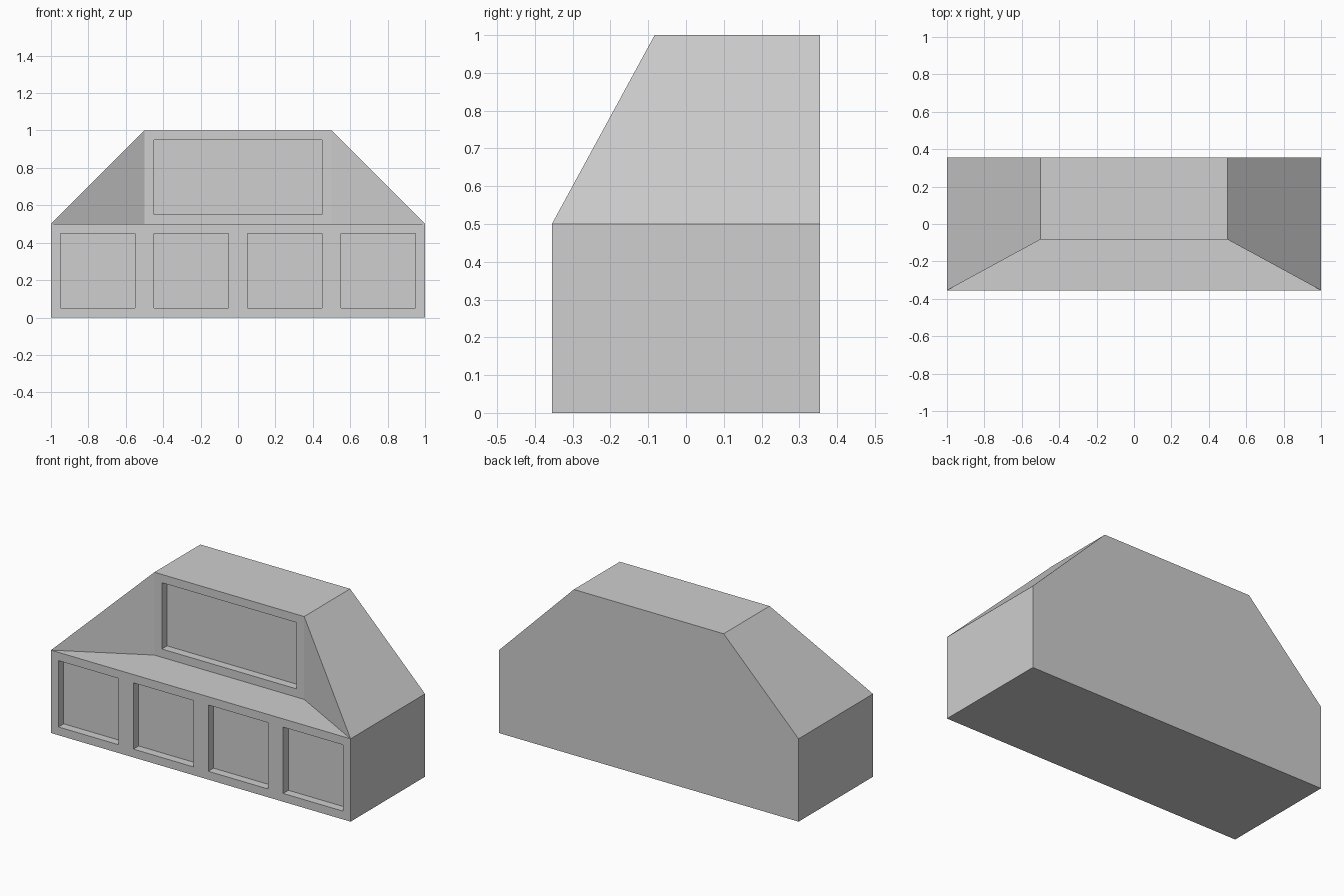
import bpy
import bmesh
from mathutils import Matrix

if "Cube" in bpy.data.objects:
    bpy.data.objects.remove(bpy.data.objects["Cube"], do_unlink=True)

FRONT, BACK, PANEL = -0.355, 0.355, -0.083
SHOULDER, TOP = 0.5, 1.0
RECESS = 0.05

# Single light grey material
grey = bpy.data.materials.new("light_grey")
grey.use_nodes = True
colour = (0.62, 0.62, 0.62, 1)
grey.diffuse_color = colour
grey.node_tree.nodes["Principled BSDF"].inputs["Base Color"].default_value = colour


def add_object(name, bm):
    bmesh.ops.recalc_face_normals(bm, faces=bm.faces)
    mesh = bpy.data.meshes.new(name)
    bm.to_mesh(mesh)
    bm.free()
    mesh.materials.append(grey)
    obj = bpy.data.objects.new(name, mesh)
    bpy.context.collection.objects.link(obj)
    return obj


# Solid body: box base, sloped shoulders and a set-back upper front
bm = bmesh.new()


def pair(x, y, z):
    return [bm.verts.new((s * x, y, z)) for s in (-1, 1)]


base_front, base_back = pair(1, FRONT, 0), pair(1, BACK, 0)
shoulder_front, shoulder_back = pair(1, FRONT, SHOULDER), pair(1, BACK, SHOULDER)
panel_foot = pair(0.5, PANEL, SHOULDER)
top_front, top_back = pair(0.5, PANEL, TOP), pair(0.5, BACK, TOP)

# Faces that span the width
for low, high in ((base_back, base_front), (base_front, shoulder_front),
                  (shoulder_front, panel_foot), (panel_foot, top_front),
                  (top_front, top_back)):
    bm.faces.new((low[0], low[1], high[1], high[0]))
bm.faces.new((base_back[0], shoulder_back[0], top_back[0],
              top_back[1], shoulder_back[1], base_back[1]))

# Faces repeated on each side
for i in range(2):
    bm.faces.new((base_front[i], base_back[i], shoulder_back[i], shoulder_front[i]))
    bm.faces.new((shoulder_front[i], shoulder_back[i], top_back[i], top_front[i]))
    bm.faces.new((shoulder_front[i], panel_foot[i], top_front[i]))
body = add_object("panelled_body", bm)

# Recessed panels: four square ones below, one wide one above
bm = bmesh.new()


def recess_box(x, y, z, width):
    bmesh.ops.create_cube(bm, size=1, matrix=Matrix.Translation((x, y, z))
                          @ Matrix.Diagonal((width, 2 * RECESS, 0.4, 1)))


for i in range(4):
    recess_box(-0.75 + 0.5 * i, FRONT, 0.25, 0.4)
recess_box(0, PANEL, 0.75, 0.9)
cutter = add_object("recess_cutter", bm)
cutter.hide_render = True

cut = body.modifiers.new("recesses", "BOOLEAN")
cut.operation = "DIFFERENCE"
cut.solver = "EXACT"
cut.object = cutter
bpy.context.view_layer.objects.active = body
bpy.ops.object.modifier_apply(modifier=cut.name)
bpy.data.objects.remove(cutter, do_unlink=True)
